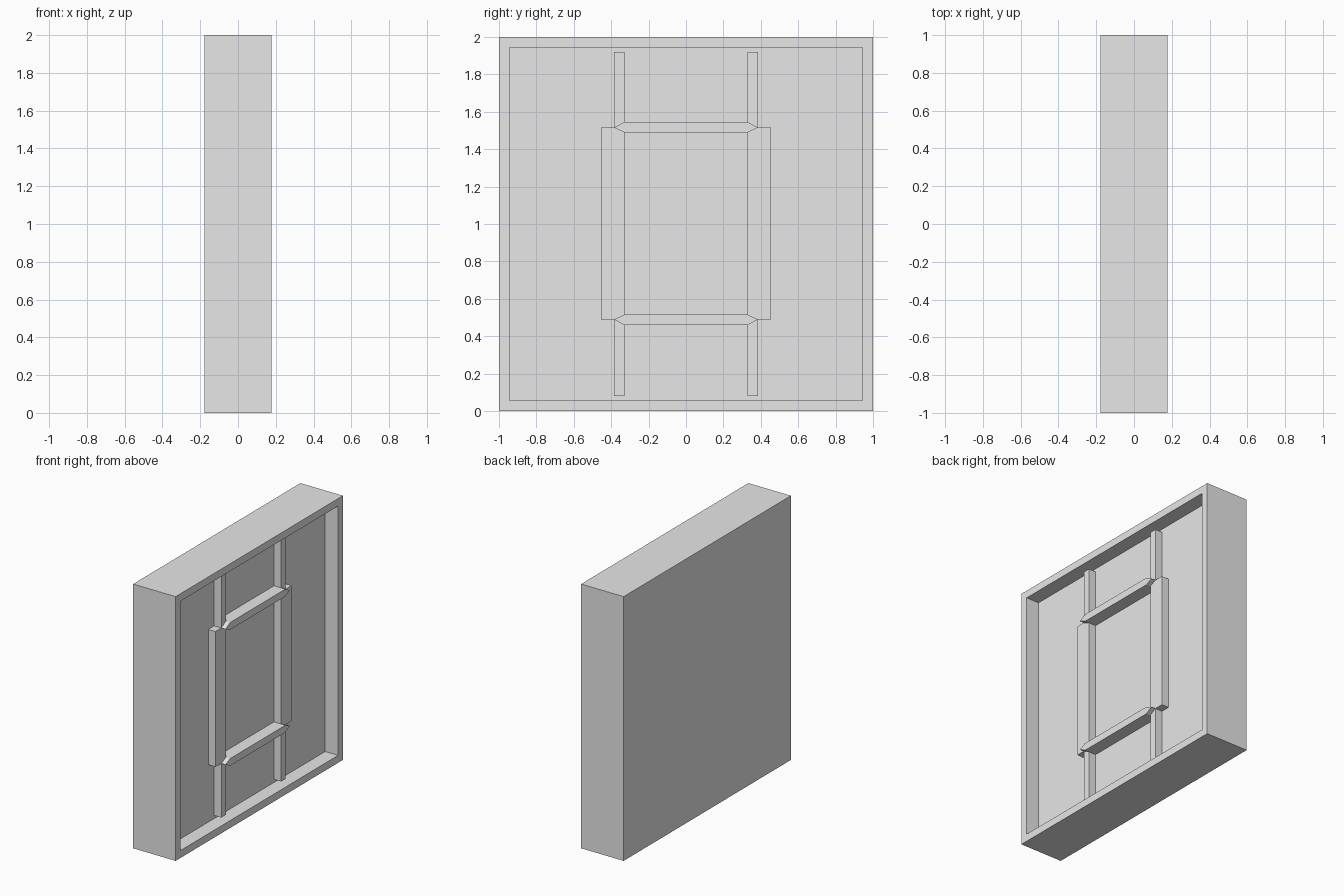
import bpy
import bmesh

cube = bpy.data.objects.get("Cube")
if cube:
    bpy.data.objects.remove(cube, do_unlink=True)

HALF_X = 0.178    # half thickness of the slab
FLOOR = 0.07      # recess floor
POST_FRONT = 0.13
RAIL_FRONT = 0.165
RIM = 0.08

grey = bpy.data.materials.new("plain_grey")
grey.use_nodes = True
grey.diffuse_color = (0.8, 0.8, 0.8, 1)
grey.node_tree.nodes["Principled BSDF"].inputs["Base Color"].default_value = grey.diffuse_color


def finish(name, bm):
    bmesh.ops.recalc_face_normals(bm, faces=bm.faces)
    mesh = bpy.data.meshes.new(name)
    bm.to_mesh(mesh)
    bm.free()
    mesh.materials.append(grey)
    obj = bpy.data.objects.new(name, mesh)
    bpy.context.collection.objects.link(obj)
    return obj


def prism(name, outline, x0, x1):
    """Extrude a (y, z) outline along x."""
    bm = bmesh.new()
    face = bm.faces.new([bm.verts.new((x0, y, z)) for y, z in outline])
    moved = bmesh.ops.extrude_face_region(bm, geom=[face], use_keep_orig=True)["geom"]
    verts = [v for v in moved if isinstance(v, bmesh.types.BMVert)]
    bmesh.ops.translate(bm, verts=verts, vec=(x1 - x0, 0, 0))
    return finish(name, bm)


# Slab with a recessed panel on one broad side
bm = bmesh.new()
bmesh.ops.create_cube(bm, size=2)
for v in bm.verts:
    v.co.x *= HALF_X
    v.co.z += 1
bm.faces.ensure_lookup_table()
panel = next(f for f in bm.faces if f.normal.x > 0.9)
bmesh.ops.inset_individual(bm, faces=[panel], thickness=RIM)
floor = bmesh.ops.extrude_face_region(bm, geom=[panel])["geom"]
bmesh.ops.translate(bm, verts=[v for v in floor if isinstance(v, bmesh.types.BMVert)],
                    vec=(FLOOR - HALF_X, 0, 0))
if panel.is_valid:
    bmesh.ops.delete(bm, geom=[panel], context='FACES_ONLY')
finish("recessed_slab", bm)

# Upright posts, thicker outward along their middle
inner, outer, wide = 0.33, 0.385, 0.455
low, high = 0.49, 1.515
for side, s in (("right", -1), ("left", 1)):
    outline = [(inner, RIM), (outer, RIM), (outer, low), (wide, low),
               (wide, high), (outer, high), (outer, 2 - RIM), (inner, 2 - RIM)]
    prism("post_" + side, [(s * y, z) for y, z in outline], FLOOR, POST_FRONT)

# Cross rails with pointed ends
for name, bottom, tip, top in (("lower_rail", 0.46, low, 0.515),
                               ("upper_rail", 1.49, high, 1.545)):
    prism(name, [(-outer, tip), (-inner, bottom), (inner, bottom),
                 (outer, tip), (inner, top), (-inner, top)], FLOOR, RAIL_FRONT)
